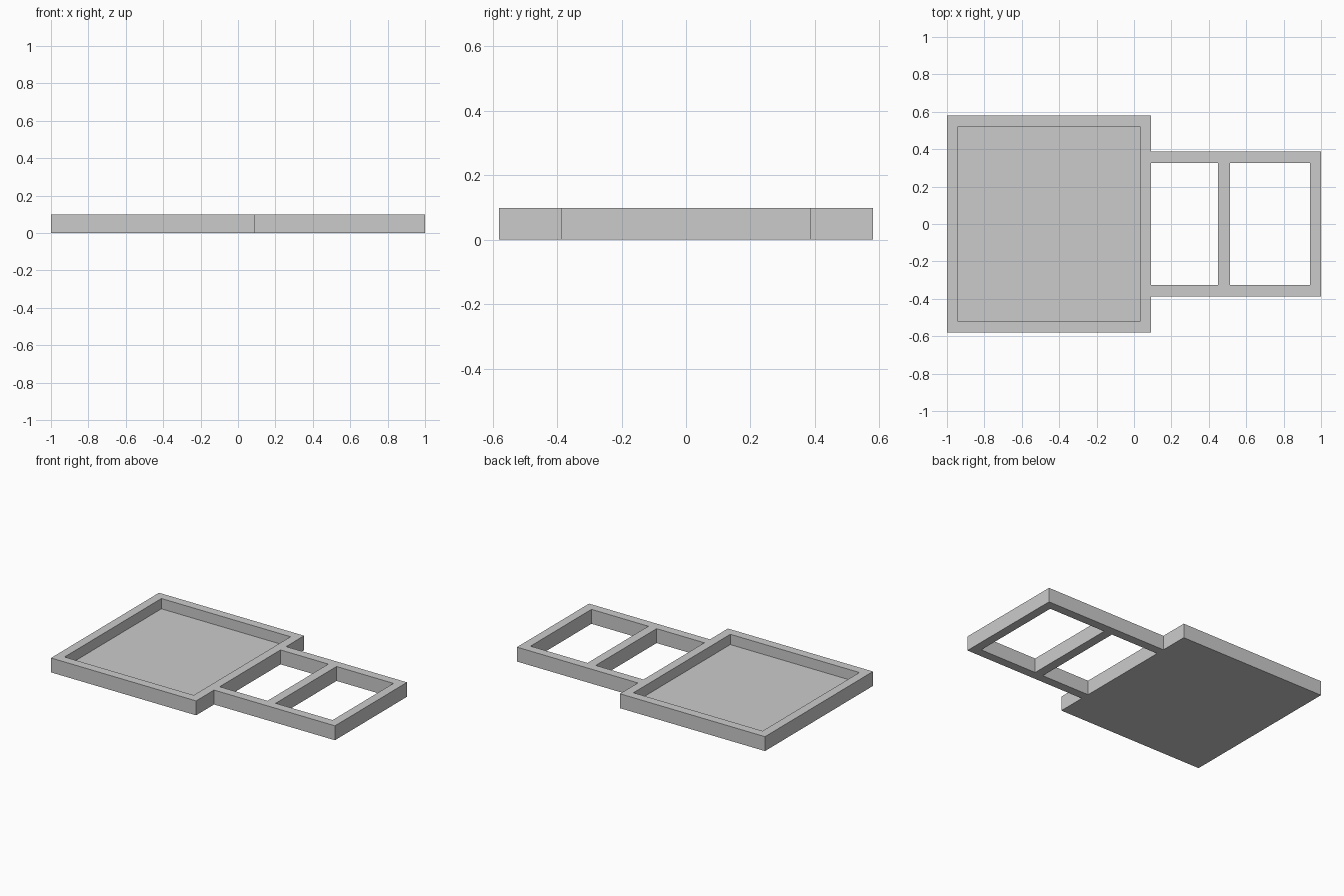
import bpy
import bmesh

HEIGHT = 0.098
FLOOR = 0.028
WALL = 0.06
TRAY_L, TRAY_R, TRAY_Y = -1.0, 0.091, 0.58
FRAME_R, FRAME_Y = 1.0, 0.387
BAR_L, BAR_R = 0.45, 0.512

cube = bpy.data.objects.get("Cube")
if cube:
    bpy.data.objects.remove(cube, do_unlink=True)

grey = bpy.data.materials.new("plain grey")
grey.use_nodes = True
colour = (0.6, 0.6, 0.6, 1)
grey.diffuse_color = colour
grey.node_tree.nodes["Principled BSDF"].inputs["Base Color"].default_value = colour


def prism(name, outline, z0, z1):
    """Extrude a flat outline between two heights."""
    bm = bmesh.new()
    base = bm.faces.new([bm.verts.new((x, y, z0)) for x, y in outline])
    top = bmesh.ops.extrude_face_region(bm, geom=[base], use_keep_orig=True)["geom"]
    moved = [v for v in top if isinstance(v, bmesh.types.BMVert)]
    bmesh.ops.translate(bm, verts=moved, vec=(0, 0, z1 - z0))
    bmesh.ops.recalc_face_normals(bm, faces=bm.faces)
    mesh = bpy.data.meshes.new(name)
    bm.to_mesh(mesh)
    bm.free()
    mesh.materials.append(grey)
    obj = bpy.data.objects.new(name, mesh)
    bpy.context.collection.objects.link(obj)
    return obj


def rectangle(left, right, half_y):
    return [(left, -half_y), (right, -half_y), (right, half_y), (left, half_y)]


# Joined outline of the wide tray and the narrower open frame
half = [(TRAY_L, -TRAY_Y), (TRAY_R, -TRAY_Y), (TRAY_R, -FRAME_Y), (FRAME_R, -FRAME_Y)]
outline = half + [(x, -y) for x, y in reversed(half)]
body = prism("tray_with_open_frame", outline, 0, HEIGHT)

# Tray recess, then the two openings that run right through the frame
window_y = FRAME_Y - WALL
cuts = [
    ("tray_recess", rectangle(TRAY_L + WALL, TRAY_R - WALL, TRAY_Y - WALL), FLOOR),
    ("inner_opening", rectangle(TRAY_R, BAR_L, window_y), -HEIGHT),
    ("outer_opening", rectangle(BAR_R, FRAME_R - WALL, window_y), -HEIGHT),
]
cutters = []
for name, shape, bottom in cuts:
    cutter = prism(name, shape, bottom, 2 * HEIGHT)
    cutter.hide_render = True
    cutters.append(cutter)
    mod = body.modifiers.new(name, "BOOLEAN")
    mod.operation = "DIFFERENCE"
    mod.solver = "EXACT"
    mod.object = cutter

# Apply the cuts and discard the cutters
bpy.context.view_layer.objects.active = body
body.select_set(True)
for mod in list(body.modifiers):
    bpy.ops.object.modifier_apply(modifier=mod.name)
for cutter in cutters:
    bpy.data.objects.remove(cutter, do_unlink=True)
